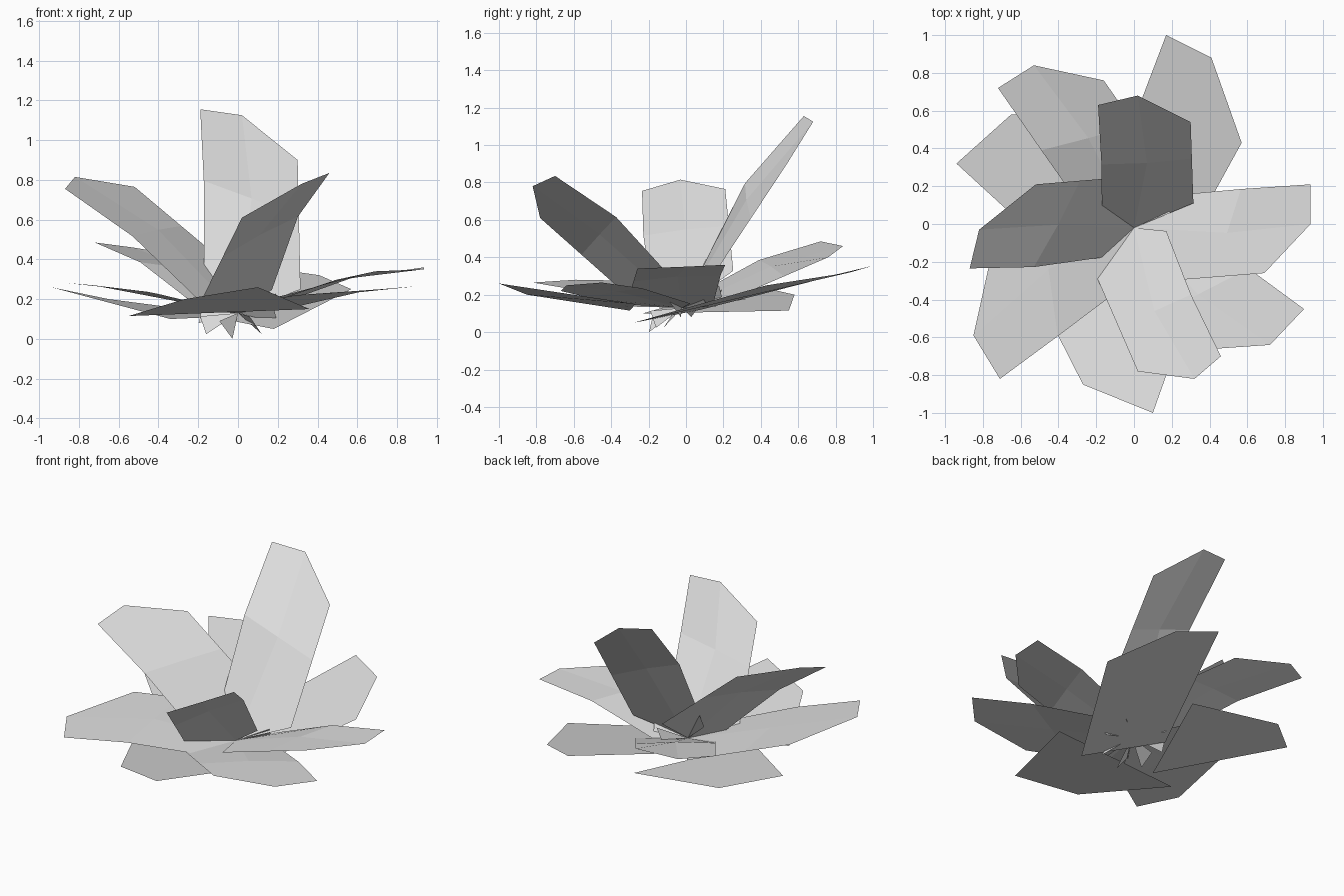
import bpy
from math import cos, sin, radians
from mathutils import Vector

cube = bpy.data.objects.get("Cube")
if cube:
    bpy.data.objects.remove(cube, do_unlink=True)

# One plain grey for the whole plant
grey = bpy.data.materials.new("leaf_grey")
grey.use_nodes = True
colour = (0.74, 0.74, 0.74, 1)
grey.diffuse_color = colour
grey.node_tree.nodes["Principled BSDF"].inputs["Base Color"].default_value = colour

heart = Vector((0, -0.02, 0.13))


def add_part(name, points, faces):
    mesh = bpy.data.meshes.new(name)
    mesh.from_pydata(points, [], faces)
    mesh.materials.append(grey)
    part = bpy.data.objects.new(name, mesh)
    bpy.context.collection.objects.link(part)


def make_leaf(name, left, middle, right, arch=0.04):
    """Build a blunt, slightly arched leaf from the heart to three tip corners."""
    tip_left, tip_middle, tip_right = Vector(left), Vector(middle), Vector(right)
    to_left, to_right = tip_left - heart, tip_right - heart
    up = to_right.cross(to_left).normalized()

    # Broad shoulders beside the heart, set in the plane of the leaf
    shoulder_left = heart + 0.385 * to_left - 0.322 * to_right
    shoulder_right = heart - 0.455 * to_left + 0.76 * to_right

    # Arched fold across the middle of the blade
    fold_left = shoulder_left.lerp(tip_left, 0.55) + arch * up
    fold_right = shoulder_right.lerp(tip_right, 0.55)
    fold_middle = fold_left.lerp(fold_right, 0.5) + 0.01 * up

    points = [heart, shoulder_left, shoulder_right, fold_left, fold_middle,
              fold_right, tip_left, tip_middle, tip_right]
    faces = [(0, 2, 5, 4), (0, 4, 3, 1), (4, 5, 8, 7), (4, 7, 6, 3)]
    add_part(name, points, faces)


def make_flat_leaf(name, *outline):
    """Build a flat leaf from its outline, given clockwise from above."""
    add_part(name, outline[::-1], [tuple(range(len(outline)))])


# Steep upper leaves
make_leaf("upper_leaf_back", (-0.19, 0.63, 1.155), (0.02, 0.68, 1.125), (0.30, 0.54, 0.90), 0.065)
make_leaf("upper_leaf_front", (0.46, -0.70, 0.835), (0.32, -0.82, 0.78), (0.02, -0.78, 0.61), 0.06)
make_leaf("upper_leaf_right", (-0.87, -0.235, 0.755), (-0.82, -0.03, 0.815), (-0.52, 0.21, 0.765))

# Middle leaves
make_leaf("middle_leaf_back_right", (-0.72, 0.72, 0.485), (-0.53, 0.84, 0.46), (-0.16, 0.76, 0.40))
make_leaf("middle_leaf_left", (0.935, 0.21, 0.36), (0.935, 0.0, 0.35), (0.69, -0.26, 0.34))
make_leaf("middle_leaf_front_right", (-0.71, -0.82, 0.265), (-0.85, -0.59, 0.28), (-0.73, -0.05, 0.27), 0.02)
make_leaf("middle_leaf_front_left", (0.90, -0.45, 0.265), (0.72, -0.64, 0.25), (0.29, -0.67, 0.22), 0.02)

# Low spreading leaves
make_flat_leaf("low_leaf_back_left", (0.17, 1.0, 0.355), (0.41, 0.88, 0.32), (0.57, 0.43, 0.25),
               (0.18, -0.28, 0.05), (-0.18, 0.08, 0.12))
make_flat_leaf("low_leaf_front", (0.10, -1.0, 0.26), (-0.27, -0.85, 0.20), (-0.55, -0.30, 0.115),
               (0.36, -0.27, 0.15))
make_flat_leaf("low_leaf_right", (-0.94, 0.32, 0.26), (-0.65, 0.58, 0.20), (0.0, 0.55, 0.115),
               (-0.34, -0.23, 0.10))

# Ring of small fins under the heart, lowest at the front
for step in range(8):
    turn = radians(45 * step)
    start = turn - radians(98)
    end = start - radians(20)
    low = 0.08 * (1 - cos(turn))
    add_part(f"root_fin_{step + 1}",
             [heart,
              (0.2 * cos(start), 0.2 * sin(start), low),
              (0.2 * cos(end), 0.2 * sin(end), low + 0.09)],
             [(0, 1, 2)])
